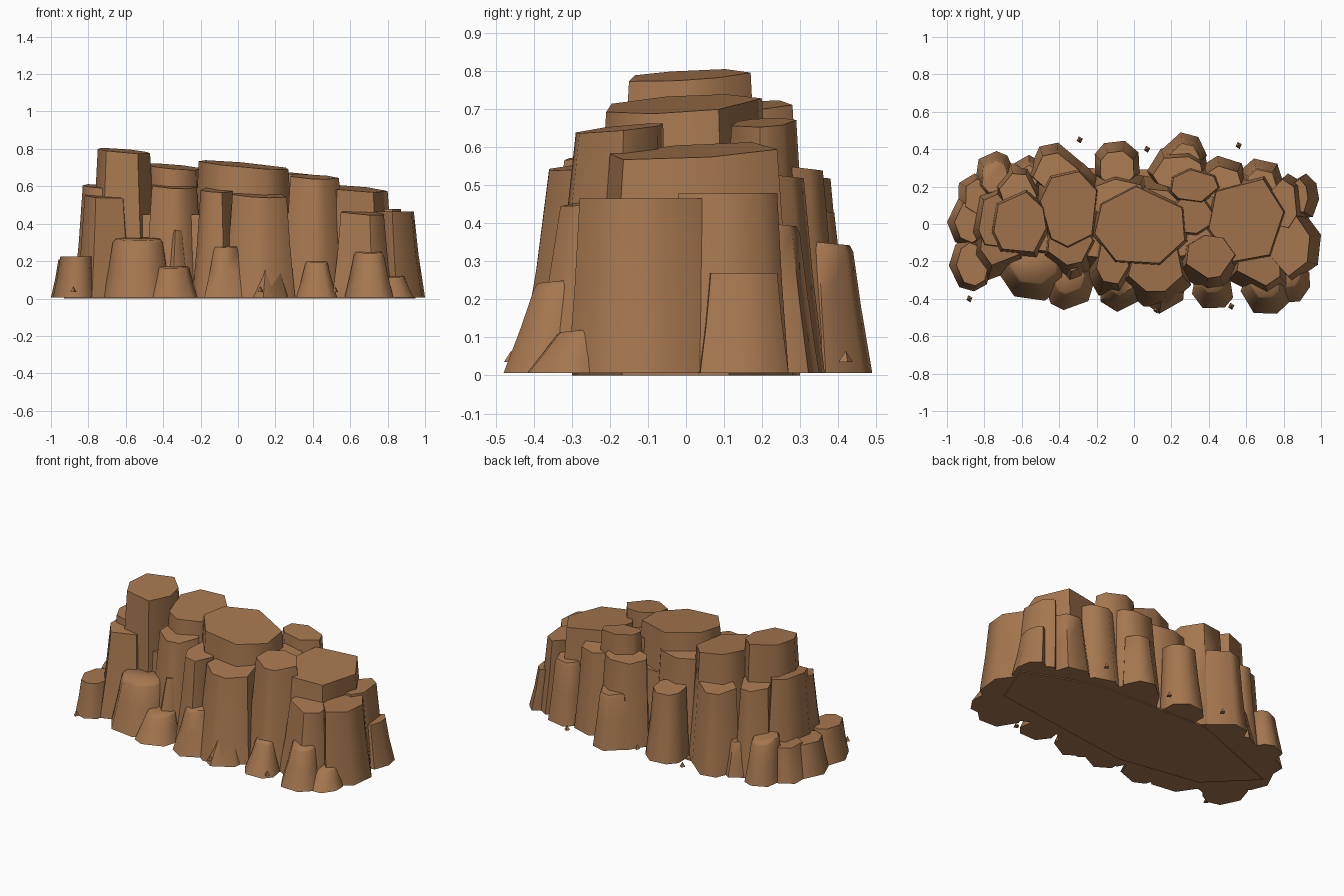
import bpy, bmesh, math, random

if "Cube" in bpy.data.objects:
    bpy.data.objects.remove(bpy.data.objects["Cube"])

random.seed(11)

rock = bpy.data.materials.new("brown rock")
rock.diffuse_color = (0.38, 0.185, 0.078, 1)
rock.use_nodes = True
rock.node_tree.nodes["Principled BSDF"].inputs["Base Color"].default_value = rock.diffuse_color


def outline(n):
    """Irregular n-gon stretched to fill the square -1..1."""
    a0 = random.uniform(0, 2 * math.pi)
    pts = []
    for i in range(n):
        a = a0 + (i + random.uniform(-.22, .22)) * 2 * math.pi / n
        pts.append((math.cos(a), math.sin(a)))
    xs, ys = [p[0] for p in pts], [p[1] for p in pts]
    fit = lambda v, s: 2 * (v - min(s)) / (max(s) - min(s)) - 1
    return [(fit(x, xs), fit(y, ys)) for x, y in pts]


def column(bm, box, h, flare, shift, slope, chamfer):
    """Tapered prism: top box x0,x1,y0,y1, base widened by flare and moved by shift."""
    x0, x1, y0, y1 = box
    cx, cy, hx, hy = (x0 + x1) / 2, (y0 + y1) / 2, (x1 - x0) / 2, (y1 - y0) / 2
    pts = outline(random.choice((6, 7, 7, 8)))
    levels = [(0, 1, 1), (.5, .42, 1)]
    levels += [(1 - chamfer, 0, 1), (1, 0, 1 - 2 * chamfer)] if chamfer else [(1, 0, 1)]
    rings = []
    for t, w, s in levels:
        ring = []
        for px, py in pts:
            ox, oy = px * s * (hx + flare * w), py * s * (hy + flare * w)
            z = .006 + (h - .006) * t
            if t > .6:
                z += slope[0] * ox + slope[1] * oy
            ring.append(bm.verts.new((cx + shift[0] * w + ox, cy + shift[1] * w + oy, z)))
        rings.append(ring)
    n = len(pts)
    for a, b in zip(rings, rings[1:]):
        for i in range(n):
            bm.faces.new((a[i], a[(i + 1) % n], b[(i + 1) % n], b[i]))
    bm.faces.new(rings[0][::-1])
    bm.faces.new(rings[-1])


def finish(bm, name):
    bmesh.ops.recalc_face_normals(bm, faces=bm.faces)
    me = bpy.data.meshes.new(name)
    bm.to_mesh(me)
    bm.free()
    me.materials.append(rock)
    ob = bpy.data.objects.new(name, me)
    bpy.context.collection.objects.link(ob)
    bpy.ops.object.select_all(action='DESELECT')
    ob.select_set(True)
    bpy.context.view_layer.objects.active = ob
    bpy.ops.object.shade_smooth_by_angle(angle=math.radians(58))


def cluster(name, rows, flare, shift, slope, chamfer):
    bm = bmesh.new()
    for *box, h in rows:
        column(bm, box, h, flare, shift, slope, chamfer)
    finish(bm, name)


# Solid heart that closes the gaps between columns
cluster("rock_core", [(-.78, .8, -.2, .2, .45)], .07, (0, 0), (0, 0), 0)

# Tall plateau columns with flat tops
cluster("summit_columns", [
    (-.75, -.47, -.15, .17, .79), (-.5, -.2, -.12, .28, .705),
    (-.21, .27, -.21, .2, .715), (.4, .8, -.2, .24, .59),
    (.2, .45, .12, .29, .665), (.2, .42, -.05, .14, .59),
    (-.83, -.66, -.12, .16, .6)], .05, (0, 0), (-.09, .06), 0)

# Tall front wall columns
cluster("front_wall", [
    (.28, .54, -.29, -.06, .65), (-.82, -.6, -.22, .05, .55),
    (-.46, -.22, -.22, .02, .6), (-.2, -.03, -.32, -.08, .58),
    (-.03, .26, -.36, -.08, .555), (.55, .78, -.33, -.08, .46)],
    .045, (0, -.035), (-.05, .1), 0)

# Low front buttresses
cluster("front_buttresses", [
    (-.67, -.4, -.33, -.1, .32), (-.44, -.26, -.38, -.2, .17),
    (-.36, -.29, -.26, -.15, .37), (-.13, 0, -.39, -.22, .28),
    (.11, .22, -.4, -.25, .21), (.62, .78, -.4, -.24, .25),
    (.78, .89, -.34, -.2, .12), (.36, .48, -.37, -.25, .2)],
    .05, (0, -.03), (0, .1), .06)

# Tall back wall columns
cluster("back_wall", [
    (-.72, -.52, .05, .27, .56), (-.54, -.3, .18, .38, .53),
    (-.25, .08, .03, .24, .62), (.1, .37, .18, .36, .55),
    (.36, .58, .12, .31, .53), (-.18, 0, .2, .39, .44)],
    .03, (0, .025), (0, -.12), 0)

# Low back buttresses
cluster("back_buttresses", [
    (-.82, -.66, .16, .34, .27), (.18, .36, .27, .44, .35),
    (.6, .77, .13, .3, .4), (-.62, -.5, .2, .32, .22)],
    .03, (0, .02), (0, -.1), .05)

# Right end columns
cluster("right_end", [
    (.74, .94, -.28, .06, .465), (.72, .87, -.02, .24, .48),
    (.83, .93, .06, .24, .27)], .03, (.03, 0), (0, 0), 0)

# Left end stubs
cluster("left_end", [
    (-.95, -.77, -.33, -.1, .225), (-.96, -.78, -.1, .12, .21),
    (-.9, -.76, .05, .24, .22)], .03, (-.01, 0), (0, 0), 0)

# Loose pebbles around the foot
bm = bmesh.new()
for x, y in [(-.88, -.4), (.12, -.46), (.52, -.44), (-.29, .45), (.07, .4), (.56, .42)]:
    top = bm.verts.new((x, y, .065))
    ring = [bm.verts.new((x + .017 * math.cos(a), y + .02 * math.sin(a), .035))
            for a in (0.3, 1.9, 3.4, 5.0)]
    for i in range(4):
        bm.faces.new((ring[i], ring[(i + 1) % 4], top))
    bm.faces.new(ring[::-1])
finish(bm, "pebbles")

# Underside sheet that sets the model on the ground
bm = bmesh.new()
column(bm, (-.93, .95, -.3, .3), .012, .0, (0, 0), (0, 0), 0)
for v in bm.verts:
    v.co.z = 0 if v.co.z < .007 else v.co.z
finish(bm, "base")
